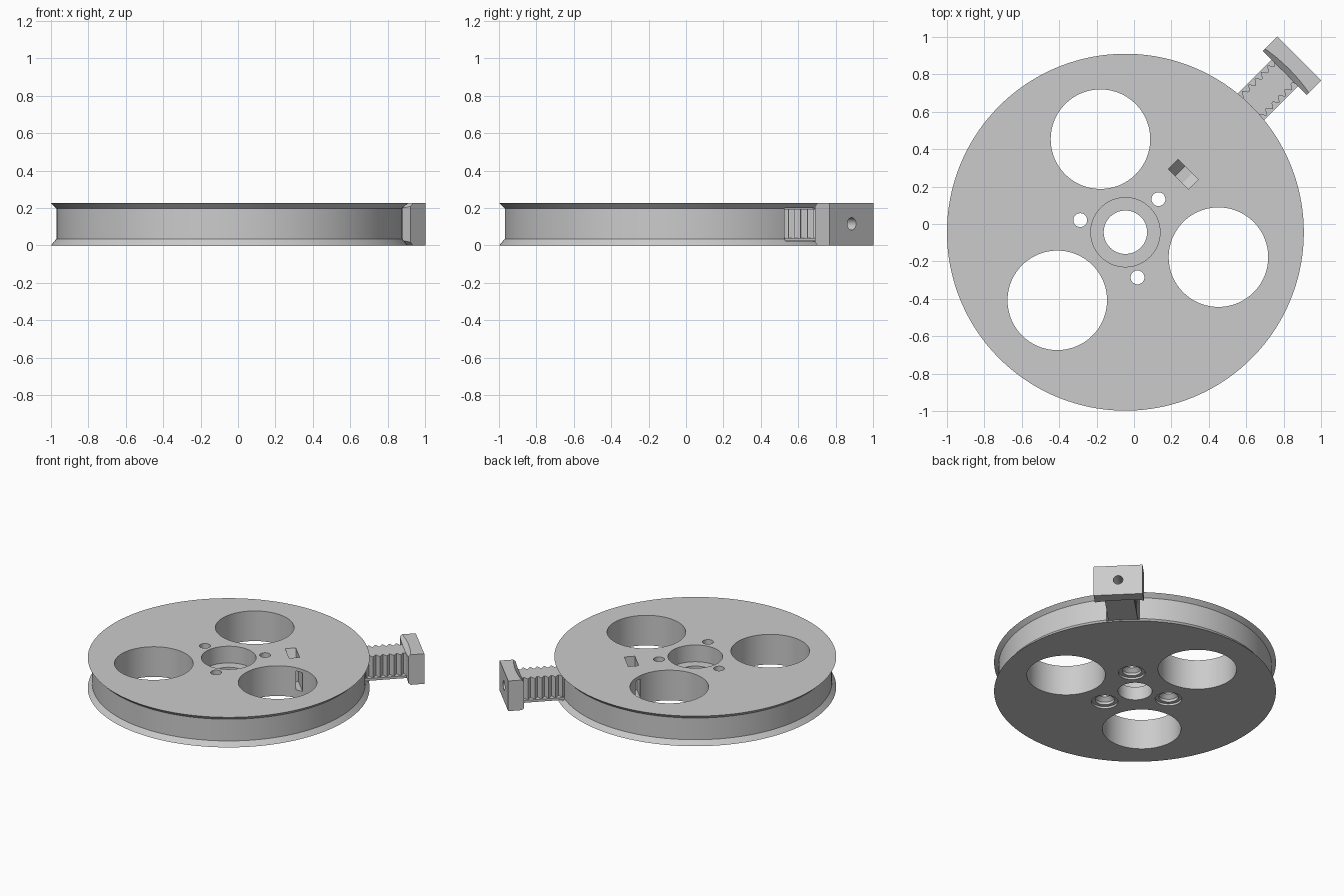
import bpy, bmesh, math
from mathutils import Matrix, Vector

cube = bpy.data.objects.get("Cube")
if cube:
    bpy.data.objects.remove(cube, do_unlink=True)

H = 0.225
R = 0.954
GROOVE = 0.925
# Wheel frame: local x runs outward along the clamp axis, local y along the tangent
FRAME = Matrix.Translation((-0.046, -0.044, 0)) @ Matrix.Rotation(math.radians(45), 4, 'Z')

grey = bpy.data.materials.new("light grey plastic")
grey.use_nodes = True
grey.diffuse_color = (0.6, 0.6, 0.6, 1)
grey.node_tree.nodes["Principled BSDF"].inputs["Base Color"].default_value = (0.6, 0.6, 0.6, 1)


def finish(name, bm):
    bmesh.ops.recalc_face_normals(bm, faces=bm.faces)
    mesh = bpy.data.meshes.new(name)
    bm.to_mesh(mesh)
    bm.free()
    ob = bpy.data.objects.new(name, mesh)
    bpy.context.collection.objects.link(ob)
    ob.matrix_world = FRAME
    mesh.materials.append(grey)
    return ob


def lathe(name, profile, centre=(0, 0), steps=128):
    """Closed solid from (radius, z) points, capped at both ends."""
    bm = bmesh.new()
    rings = [[bm.verts.new((centre[0] + r * math.cos(math.tau * i / steps),
                            centre[1] + r * math.sin(math.tau * i / steps), z))
              for i in range(steps)] for r, z in profile]
    for a, b in zip(rings, rings[1:]):
        for i in range(steps):
            j = (i + 1) % steps
            bm.faces.new((a[i], a[j], b[j], b[i]))
    bm.faces.new(rings[0])
    bm.faces.new(rings[-1])
    return finish(name, bm)


def prism(name, points, offset):
    """Extrude a flat outline along an offset vector."""
    bm = bmesh.new()
    face = bm.faces.new([bm.verts.new(p) for p in points])
    new = bmesh.ops.extrude_face_region(bm, geom=[face])["geom"]
    bmesh.ops.translate(bm, verts=[v for v in new if isinstance(v, bmesh.types.BMVert)],
                        vec=Vector(offset))
    return finish(name, bm)


def box(name, x0, x1, y0, y1, z0, z1):
    return prism(name, [(x0, y0, z0), (x1, y0, z0), (x1, y1, z0), (x0, y1, z0)], (0, 0, z1 - z0))


def select(ob):
    bpy.ops.object.select_all(action='DESELECT')
    ob.select_set(True)
    bpy.context.view_layer.objects.active = ob


def cut(ob, cutters):
    for c in cutters:
        c.hide_render = True
        select(ob)
        mod = ob.modifiers.new("cut", 'BOOLEAN')
        mod.operation = 'DIFFERENCE'
        mod.solver = 'EXACT'
        mod.object = c
        bpy.ops.object.modifier_apply(modifier=mod.name)
        bpy.data.objects.remove(c, do_unlink=True)


def polar(r, degrees):
    a = math.radians(degrees)
    return r * math.cos(a), r * math.sin(a)


# Wheel with a flared groove around the rim
wheel = lathe("wheel", [(R, 0), (GROOVE, 0.035), (GROOVE, 0.197), (R, H)], steps=192)

# Central stepped bore
cutters = [lathe("bore", [(0.116, -0.1), (0.116, 0.1), (0.185, 0.1), (0.185, 0.3)], steps=96)]
for k in range(3):
    # Large lightening hole
    cutters.append(lathe("lightening_hole", [(0.266, -0.1), (0.266, 0.3)],
                         polar(0.515, 60 + 120 * k)))
    # Screw hole with a stepped recess underneath
    cutters.append(lathe("screw_hole",
                         [(0.09, -0.05), (0.09, 0.015), (0.065, 0.015), (0.065, 0.035),
                          (0.037, 0.06), (0.037, 0.3)], polar(0.25, 120 * k), 48))

# Sloped slot in the top
cutters.append(prism("top_slot", [(0.402, 0.077, 0.3), (0.402, 0.077, H), (0.402, 0.025, 0.09),
                                  (0.402, -0.03, 0.09), (0.402, -0.077, 0.12),
                                  (0.402, -0.077, 0.3)], (0.072, 0, 0)))
# Side channels opening into two of the large holes, and the clamp pocket in the rim
for y0, y1 in ((0.11, 0.3), (-0.3, -0.11)):
    cutters.append(box("side_channel", 0.42, 0.46, y0, y1, 0.06, 0.2))
cutters.append(box("clamp_pocket", 0.55, 1.1, -0.112, 0.112, 0.02, 0.2))
cut(wheel, cutters)

# Clamp plate, its inner face hollowed to match the flared rim
plate = box("clamp_plate", 1.205, 1.315, -0.166, 0.166, 0, H)
mid = 1.236 - R
cut(plate, [
    lathe("rim_top", [(R - 0.035, 0.19), (R + 0.005, 0.23)], (mid, 0)),
    lathe("rim_bottom", [(R + 0.005, -0.005), (R - 0.035, 0.035)], (mid, 0)),
])

# Toothed stem: wavy outline on both sides
START, END, TEETH, STEPS = 0.88, 1.215, 7, 8
side = []
for i in range(TEETH * STEPS + 1):
    t = i / (TEETH * STEPS)
    side.append((START + (END - START) * t, 0.078 + 0.014 * math.cos(math.tau * TEETH * t), 0.04))
outline = side + [(x, -y, z) for x, y, z in reversed(side)]
stem = prism("toothed_stem", outline, (0, 0, 0.155))
base = box("stem_base", 0.88, 1.215, -0.1, 0.1, 0.022, 0.04)


# Screw hole along the clamp axis
def axial_hole():
    ring = [(0.95, 0.033 * math.cos(math.tau * i / 32), 0.115 + 0.033 * math.sin(math.tau * i / 32))
            for i in range(32)]
    return prism("axial_hole", ring, (0.5, 0, 0))


for part in (plate, stem):
    cut(part, [axial_hole()])

for part in (wheel, plate, stem, base):
    select(part)
    bpy.ops.object.shade_smooth_by_angle(angle=math.radians(25))
